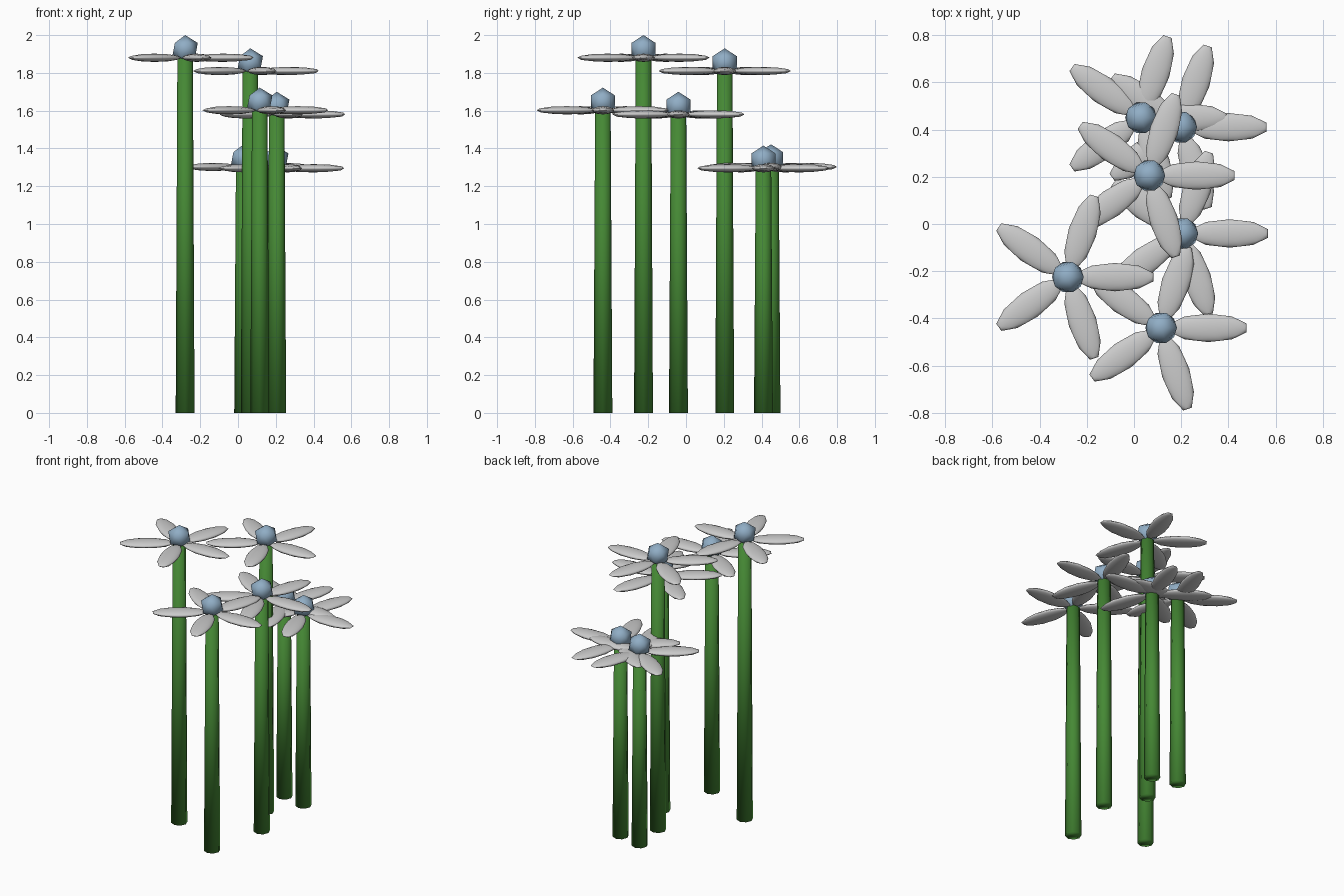
import bpy
from math import sin, cos, radians

if "Cube" in bpy.data.objects:
    bpy.data.objects.remove(bpy.data.objects["Cube"])


def material(name, rgb):
    m = bpy.data.materials.new(name)
    m.diffuse_color = (*rgb, 1)
    m.use_nodes = True
    m.node_tree.nodes["Principled BSDF"].inputs["Base Color"].default_value = m.diffuse_color
    return m


green = material("stem_green", (0.06, 0.25, 0.035))
blue = material("centre_blue", (0.28, 0.42, 0.56))


def finish(name, mat=None):
    ob = bpy.context.object
    ob.name = name
    if mat:
        ob.data.materials.append(mat)
    bpy.ops.object.shade_smooth()
    return ob


def flower(i, x, y, h):
    # tapered stem
    bpy.ops.mesh.primitive_cone_add(vertices=8, radius1=0.05, radius2=0.041,
                                    depth=h, location=(x, y, h / 2))
    finish(f"stem_{i}", green)

    # faceted round centre
    bpy.ops.mesh.primitive_ico_sphere_add(subdivisions=1, radius=0.075,
                                          location=(x, y, h + 0.045))
    finish(f"flower_centre_{i}", blue)

    # five flattened petals
    for k in range(5):
        a = radians(72 * k)
        bpy.ops.mesh.primitive_ico_sphere_add(
            subdivisions=2, radius=1, rotation=(0, 0, a),
            location=(x + 0.2 * cos(a), y + 0.2 * sin(a), h))
        finish(f"petal_{i}_{k + 1}").scale = (0.17, 0.06, 0.022)


# x, y and petal height of each flower
flowers = [(-0.28, -0.225, 1.88), (0.065, 0.205, 1.81), (0.115, -0.44, 1.602),
           (0.205, -0.04, 1.58), (0.03, 0.45, 1.302), (0.2, 0.41, 1.295)]
for i, f in enumerate(flowers, 1):
    flower(i, *f)
